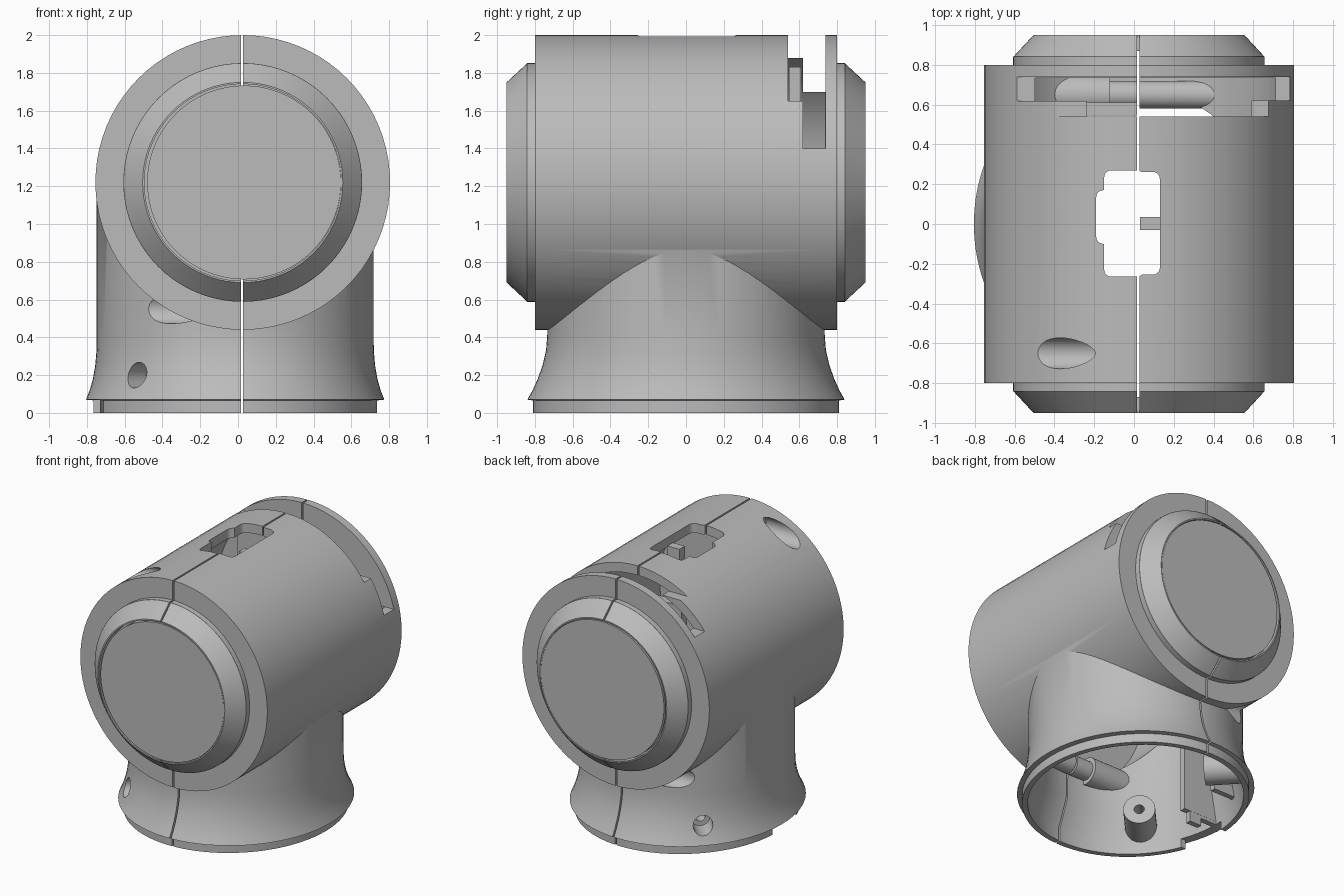
import bpy, bmesh, math
from mathutils import Matrix, Vector

cube = bpy.data.objects.get("Cube")
if cube:
    bpy.data.objects.remove(cube, do_unlink=True)

grey = bpy.data.materials.new("plain_grey")
grey.use_nodes = True
grey.diffuse_color = (0.5, 0.5, 0.5, 1)
grey.node_tree.nodes["Principled BSDF"].inputs["Base Color"].default_value = (0.5, 0.5, 0.5, 1)

CX, CZ = 0.025, 1.22      # axis of the horizontal barrel
NX = -0.015               # axis of the neck


def finish(name, bm):
    bmesh.ops.recalc_face_normals(bm, faces=bm.faces)
    mesh = bpy.data.meshes.new(name)
    bm.to_mesh(mesh)
    bm.free()
    mesh.materials.append(grey)
    ob = bpy.data.objects.new(name, mesh)
    bpy.context.collection.objects.link(ob)
    return ob


def rod(name, a, b, r1, r2=None, seg=32):
    """Cylinder or cone between two points."""
    a, b = Vector(a), Vector(b)
    d = b - a
    rot = d.to_track_quat('Z', 'Y').to_matrix().to_4x4()
    bm = bmesh.new()
    bmesh.ops.create_cone(bm, cap_ends=True, segments=seg, radius1=r1,
                          radius2=r1 if r2 is None else r2, depth=d.length,
                          matrix=Matrix.Translation((a + b) / 2) @ rot)
    return finish(name, bm)


def box(name, x, y, z, round_z=0):
    bm = bmesh.new()
    bmesh.ops.create_cube(bm, size=1)
    for v in bm.verts:
        v.co = [s[0] if c < 0 else s[1] for c, s in zip(v.co, (x, y, z))]
    if round_z:
        edges = [e for e in bm.edges if abs(e.verts[0].co.z - e.verts[1].co.z) > 0.01]
        bmesh.ops.bevel(bm, geom=edges, offset=round_z, segments=4, profile=0.5, affect='EDGES')
    return finish(name, bm)


def loft(name, rings, seg=80):
    """Stacked ellipses given as (height, x radius, y radius)."""
    bm = bmesh.new()
    loops = []
    for z, rx, ry in rings:
        angles = [math.tau * i / seg for i in range(seg)]
        loops.append([bm.verts.new((NX + rx * math.cos(t), ry * math.sin(t), z)) for t in angles])
    for lo, hi in zip(loops, loops[1:]):
        for i in range(seg):
            j = (i + 1) % seg
            bm.faces.new((lo[i], lo[j], hi[j], hi[i]))
    bm.faces.new(loops[0])
    bm.faces.new(loops[-1])
    return finish(name, bm)


def combine(target, tool, op):
    """Apply a boolean and discard the tool."""
    mod = target.modifiers.new("cut", 'BOOLEAN')
    mod.object, mod.operation, mod.solver = tool, op, 'EXACT'
    tool.hide_render = True
    deps = bpy.context.evaluated_depsgraph_get()
    mesh = bpy.data.meshes.new_from_object(target.evaluated_get(deps))
    target.modifiers.clear()
    target.data = mesh
    bpy.data.objects.remove(tool, do_unlink=True)


# Outer body: barrel, flared neck, chamfered end caps
body = rod("body_shell", (CX, -0.8, CZ), (CX, 0.8, CZ), 0.78, seg=80)
neck = loft("neck", [(0, 0.752, 0.81), (0.066, 0.752, 0.81), (0.07, 0.79, 0.84),
                     (0.12, 0.77, 0.812), (0.18, 0.753, 0.785), (0.25, 0.741, 0.76),
                     (0.33, 0.734, 0.741), (0.42, 0.733, 0.734), (1.2, 0.733, 0.733)])
combine(body, neck, 'UNION')
for s in (-1, 1):
    cap = rod("cap_collar", (CX, s * 0.77, CZ), (CX, s * 0.841, CZ), 0.632, seg=80)
    chamfer = rod("cap_chamfer", (CX, s * 0.84, CZ), (CX, s * 0.95, CZ), 0.632, 0.53, seg=80)
    combine(cap, chamfer, 'UNION')
    combine(body, cap, 'UNION')

# Hollow interior; whatever is removed from the cavity stays solid in the shell
cavity = rod("cavity", (CX, -0.735, CZ), (CX, 0.735, CZ), 0.71, seg=80)
combine(cavity, loft("neck_bore", [(-0.1, 0.715, 0.77), (0.1, 0.715, 0.77),
                                   (0.3, 0.68, 0.69), (1.0, 0.67, 0.68)]), 'UNION')
screws = [(-0.65, 1.89), (-0.65, 0.55), (0.65, 0.55)]
for y, z in screws:
    combine(cavity, rod("screw_boss", (-1, y, z), (1, y, z), 0.07), 'DIFFERENCE')
    combine(cavity, rod("screw_head_boss", (-1, y, z), (-0.12, y, z), 0.1), 'DIFFERENCE')
radial = [Vector((-0.68, s * 0.733, 0)) for s in (-1, 1)]
lift = Vector((NX, 0, 0.2))
for d in radial:
    combine(cavity, rod("neck_boss", lift + d * 0.48, lift + d, 0.11), 'DIFFERENCE')
for y, foot in ((-0.02, 0.01), (0.24, 0.15)):
    combine(cavity, box("guide_rail", (-0.9, -0.5), (y - 0.02, y + 0.02), (foot, 0.7)), 'DIFFERENCE')
    combine(cavity, box("guide_step", (-0.9, -0.45), (y - 0.021, y + 0.021), (foot + 0.08, 0.69)),
            'DIFFERENCE')
combine(cavity, box("slot_guard", (-0.39, 0.02), (0.545, 0.61), (1.45, 1.83)), 'DIFFERENCE')
combine(body, cavity, 'DIFFERENCE')

# Screw pockets in the barrel and the neck
for y, z in screws:
    combine(body, rod("screw_pocket", (-1.1, y, z), (-0.16, y, z), 0.078), 'DIFFERENCE')
for d in radial:
    combine(body, rod("neck_pocket", lift + d * 0.62, lift + d * 1.1, 0.068), 'DIFFERENCE')
    combine(body, rod("neck_pilot", lift + d * 0.3, lift + d * 0.7, 0.035), 'DIFFERENCE')

# Stepped slot near the back
for x, y, floor in (((0.02, 1), (0.54, 0.621), 1.65), ((0.021, 1), (0.62, 0.738), 1.4),
                    ((-1, 0.022), (0.619, 0.738), 1.7), ((-1, 0.023), (0.54, 0.62), 1.88)):
    combine(body, box("slot_cut", x, y, (floor, 2.2)), 'DIFFERENCE')

# Window in the top of the barrel
for x, y in (((-0.15, 0.05), (-0.265, 0.27)), ((0.0, 0.13), (-0.255, 0.262)),
             ((-0.19, -0.05), (-0.1, 0.17))):
    combine(body, box("window_cut", x, y, (1.7, 2.2), 0.035), 'DIFFERENCE')

# Notch in the bottom lip, recesses for the end discs, seam between the halves
combine(body, box("lip_notch", (-1, -0.6), (-0.3, 0.06), (-0.2, 0.067)), 'DIFFERENCE')
for s in (-1, 1):
    combine(body, rod("disc_recess", (CX, s * 0.89, CZ), (CX, s * 1.1, CZ), 0.521, seg=80),
            'DIFFERENCE')
combine(body, box("seam_cut", (0.015, 0.027), (-1.3, 1.3), (-0.3, 2.3)), 'DIFFERENCE')

# End discs, flush on one side and leaving a gap on the other
parts = [body]
for s, label in ((-1, "front"), (1, "back")):
    parts.append(rod(label + "_disc", (CX + 0.007, s * 0.87, CZ), (CX + 0.007, s * 0.95, CZ),
                     0.513, seg=80))

# Small tab inside the window
parts.append(box("window_tab", (0.03, 0.135), (-0.03, 0.035), (1.84, 1.93)))

# Smooth the round surfaces and keep the edges sharp
bpy.context.view_layer.update()
bpy.ops.object.select_all(action='DESELECT')
for ob in parts:
    ob.select_set(True)
bpy.context.view_layer.objects.active = body
bpy.ops.object.shade_smooth_by_angle(angle=math.radians(30))
